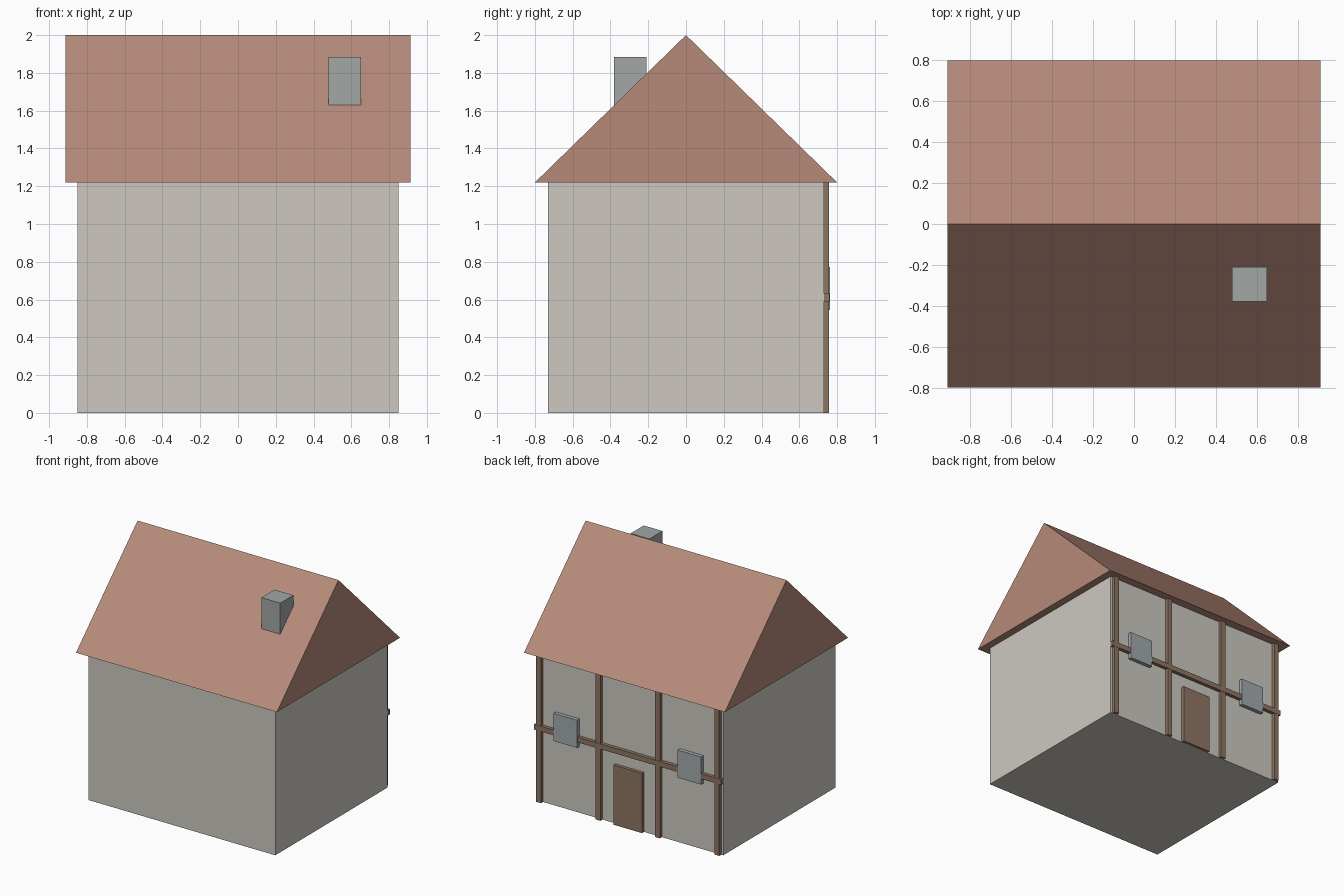
import bpy

if "Cube" in bpy.data.objects:
    bpy.data.objects.remove(bpy.data.objects["Cube"])


def material(name, rgb):
    """Flat material from sRGB 0-255 values."""
    m = bpy.data.materials.new(name)
    lin = [(c / 255 / 12.92) if c < 11 else ((c / 255 + 0.055) / 1.055) ** 2.4 for c in rgb]
    m.diffuse_color = (*lin, 1)
    m.use_nodes = True
    m.node_tree.nodes["Principled BSDF"].inputs["Base Color"].default_value = m.diffuse_color
    return m


PLASTER = material("plaster", (205, 201, 192))
TILE = material("roof_tile", (182, 138, 122))
STONE = material("chimney_stone", (162, 167, 165))
TIMBER = material("timber", (143, 118, 99))
GLASS = material("window_glass", (162, 170, 173))


def prism(name, profile, x0, x1, mat):
    """Extrude a (y, z) profile along x."""
    n = len(profile)
    verts = [(x, y, z) for x in (x0, x1) for y, z in profile]
    faces = [tuple(reversed(range(n))), tuple(range(n, 2 * n))]
    faces += [(i, (i + 1) % n, n + (i + 1) % n, n + i) for i in range(n)]
    mesh = bpy.data.meshes.new(name)
    mesh.from_pydata(verts, [], faces)
    mesh.materials.append(mat)
    ob = bpy.data.objects.new(name, mesh)
    bpy.context.collection.objects.link(ob)
    return ob


def box(name, x, y, z, mat):
    profile = [(y[0], z[0]), (y[1], z[0]), (y[1], z[1]), (y[0], z[1])]
    return prism(name, profile, x[0], x[1], mat)


EAVE = 1.22
WALL_Y = 0.73

# House body, roof and chimney
box("walls", (-0.85, 0.85), (-WALL_Y, WALL_Y), (0, EAVE), PLASTER)
prism("roof", [(-0.8, EAVE), (0.8, EAVE), (0, 2)], -0.913, 0.913, TILE)
box("chimney", (0.48, 0.65), (-0.38, -0.21), (1.5, 1.885), STONE)

# Timber frame on the back wall
for i, x in enumerate((-0.81, -0.27, 0.27, 0.81)):
    box(f"post_{i + 1}", (x - 0.022, x + 0.022), (WALL_Y, 0.757), (0, EAVE), TIMBER)
box("rail", (-0.85, 0.85), (WALL_Y, 0.759), (0.59, 0.633), TIMBER)

# Door and windows
box("door", (-0.13, 0.13), (WALL_Y, 0.757), (0, 0.49), TIMBER)
for side, x in (("left", -0.563), ("right", 0.563)):
    box(f"window_{side}", (x - 0.107, x + 0.107), (WALL_Y, 0.762), (0.545, 0.772), GLASS)
